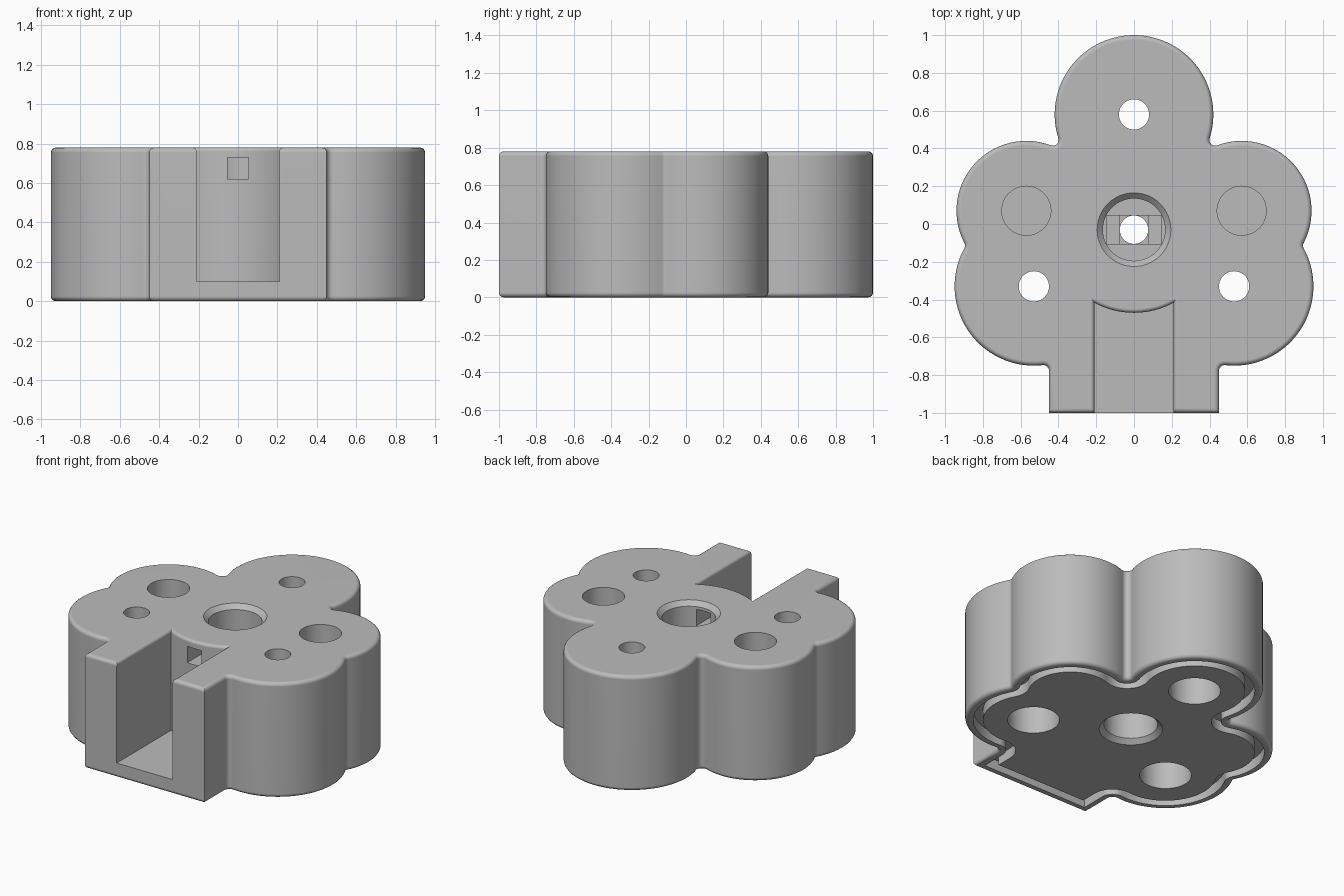
import bpy, bmesh, math
from mathutils import Vector

if "Cube" in bpy.data.objects:
    bpy.data.objects.remove(bpy.data.objects["Cube"], do_unlink=True)

H = 0.78          # body height
F = 0.03          # fillet radius in the notches
EDGE = 0.025      # rounding of the outer rim
TAB = 0.45        # half width of the front tab
HUB = Vector((0, -0.03))

grey = bpy.data.materials.new("grey plastic")
grey.use_nodes = True
grey.diffuse_color = (0.5, 0.5, 0.5, 1)
grey.node_tree.nodes["Principled BSDF"].inputs["Base Color"].default_value = (0.5, 0.5, 0.5, 1)


def loft(name, rings):
    """Skin a stack of equal-length closed rings and cap both ends."""
    bm = bmesh.new()
    loops = [[bm.verts.new(p) for p in ring] for ring in rings]
    for a, b in zip(loops, loops[1:]):
        for i in range(len(a)):
            j = (i + 1) % len(a)
            bm.faces.new((a[i], a[j], b[j], b[i]))
    bm.faces.new(loops[0][::-1])
    bm.faces.new(loops[-1])
    bmesh.ops.recalc_face_normals(bm, faces=bm.faces)
    mesh = bpy.data.meshes.new(name)
    bm.to_mesh(mesh)
    bm.free()
    mesh.materials.append(grey)
    obj = bpy.data.objects.new(name, mesh)
    bpy.context.collection.objects.link(obj)
    return obj


def direction(a, b):
    return math.atan2(b.y - a.y, b.x - a.x)


def arc(c, r, a0, a1, n):
    return [(c.x + r * math.cos(a0 + (a1 - a0) * i / n),
             c.y + r * math.sin(a0 + (a1 - a0) * i / n)) for i in range(n + 1)]


def fillet_centre(c1, r1, c2, r2):
    """Outer point at distance r1 from c1 and r2 from c2."""
    v = c2 - c1
    d = v.length
    along = (r1 * r1 - r2 * r2 + d * d) / (2 * d)
    side = Vector((v.y, -v.x)) / d
    return c1 + v / d * along + side * math.sqrt(r1 * r1 - along * along)


# Lobes from front to back on one side, with the notch fillets before each
lobes = [(Vector((0.53, -0.33)), 0.42), (Vector((0.57, 0.07)), 0.37), (Vector((0, 0.58)), 0.42)]
c0, r0 = lobes[0]
dx = TAB + F - c0.x
notches = [Vector((TAB + F, c0.y - math.sqrt((r0 + F) ** 2 - dx * dx)))]
for (ca, ra), (cb, rb) in zip(lobes, lobes[1:]):
    notches.append(fillet_centre(ca, ra + F, cb, rb + F))


def outline(d, z):
    """Body outline moved inward by d."""
    half = [(TAB - d, -1 + d)]
    for k, (c, r) in enumerate(lobes):
        n = notches[k]
        start = math.pi if k == 0 else direction(n, lobes[k - 1][0])
        turn = (direction(n, c) - start + math.pi) % math.tau - math.pi
        half += arc(n, F + d, start, start + turn, 8)
        a0 = direction(c, n)
        a1 = math.pi / 2 if k == 2 else direction(c, notches[k + 1])
        half += arc(c, r - d, a0, a0 + (a1 - a0) % math.tau, 28)[1:-1]
    half.append((0, lobes[2][0].y + lobes[2][1] - d))
    pts = half + [(-x, y) for x, y in half[-2::-1]]
    return [(x, y, z) for x, y in pts]


# Body: seal groove underneath, rounded bottom and top rims
quarter = [math.pi / 2 * i / 4 for i in range(5)]
profile = [(0.11, 0), (0.11, 0.07), (0.05, 0.07), (0.05, 0)]
profile += [(EDGE * (1 - math.sin(a)), EDGE * (1 - math.cos(a))) for a in quarter]
profile += [(EDGE * (1 - math.cos(a)), H - EDGE * (1 - math.sin(a))) for a in quarter]
body = loft("clover_body", [outline(d, z) for d, z in profile])


def lathe(name, c, prof, n=64):
    return loft(name, [[(x, y, z) for x, y in arc(c, r, 0, math.tau, n)[:-1]] for r, z in prof])


def box(name, x, y0, y1, z0, z1):
    return loft(name, [[(-x, y0, z), (x, y0, z), (x, y1, z), (-x, y1, z)] for z in (z0, z1)])


def slot_ring(e, z):
    """Front slot with a back wall curved around the hub."""
    w, r = 0.21 + e, 0.44 - e
    a = math.asin(w / r)
    back = arc(HUB, r, -math.pi / 2 + a, -math.pi / 2 - a, 20)
    return [(x, y, z) for x, y in [(-w, -1.2), (w, -1.2)] + back]


# Cutters
top = H + 0.01
cutters = [
    lathe("hub_bore", HUB, [(0.205, -0.01), (0.165, 0.03), (0.165, 0.35), (0.075, 0.35),
                            (0.075, 0.45), (0.165, 0.45), (0.165, H - 0.03), (0.205, top)]),
    loft("front_slot", [slot_ring(0, 0.1)] +
         [slot_ring(0.02 * (1 - math.cos(a)), H - 0.02 * (1 - math.sin(a))) for a in quarter] +
         [slot_ring(0.02, top)]),
    box("slot_window", 0.053, -0.6, HUB.y - 0.1, 0.62, 0.73),
    box("bridge_square", 0.075, HUB.y - 0.075, HUB.y + 0.075, 0.41, 0.5),
    box("bridge_channel", 0.145, HUB.y - 0.075, HUB.y + 0.075, 0.43, 0.5),
]
for c in (lobes[0][0], lobes[0][0] * Vector((-1, 1)), lobes[2][0]):
    cutters.append(lathe("screw_hole", c, [(0.16, -0.01), (0.16, 0.4), (0.08, 0.4), (0.08, top)], 48))
for s in (-1, 1):
    cutters.append(lathe("blind_hole", Vector((s * 0.57, 0.07)), [(0.13, 0.35), (0.13, top)], 48))

bpy.context.view_layer.objects.active = body
for cutter in cutters:
    cut = body.modifiers.new("cut", "BOOLEAN")
    cut.operation = "DIFFERENCE"
    cut.solver = "EXACT"
    cut.object = cutter
    bpy.ops.object.modifier_apply(modifier=cut.name)
    bpy.data.objects.remove(cutter, do_unlink=True)

# Smooth curved walls, crisp edges, flat caps
bpy.ops.object.select_all(action="DESELECT")
body.select_set(True)
bpy.ops.object.shade_smooth_by_angle(angle=math.radians(35))
weighted = body.modifiers.new("flat caps", "WEIGHTED_NORMAL")
weighted.keep_sharp = True
